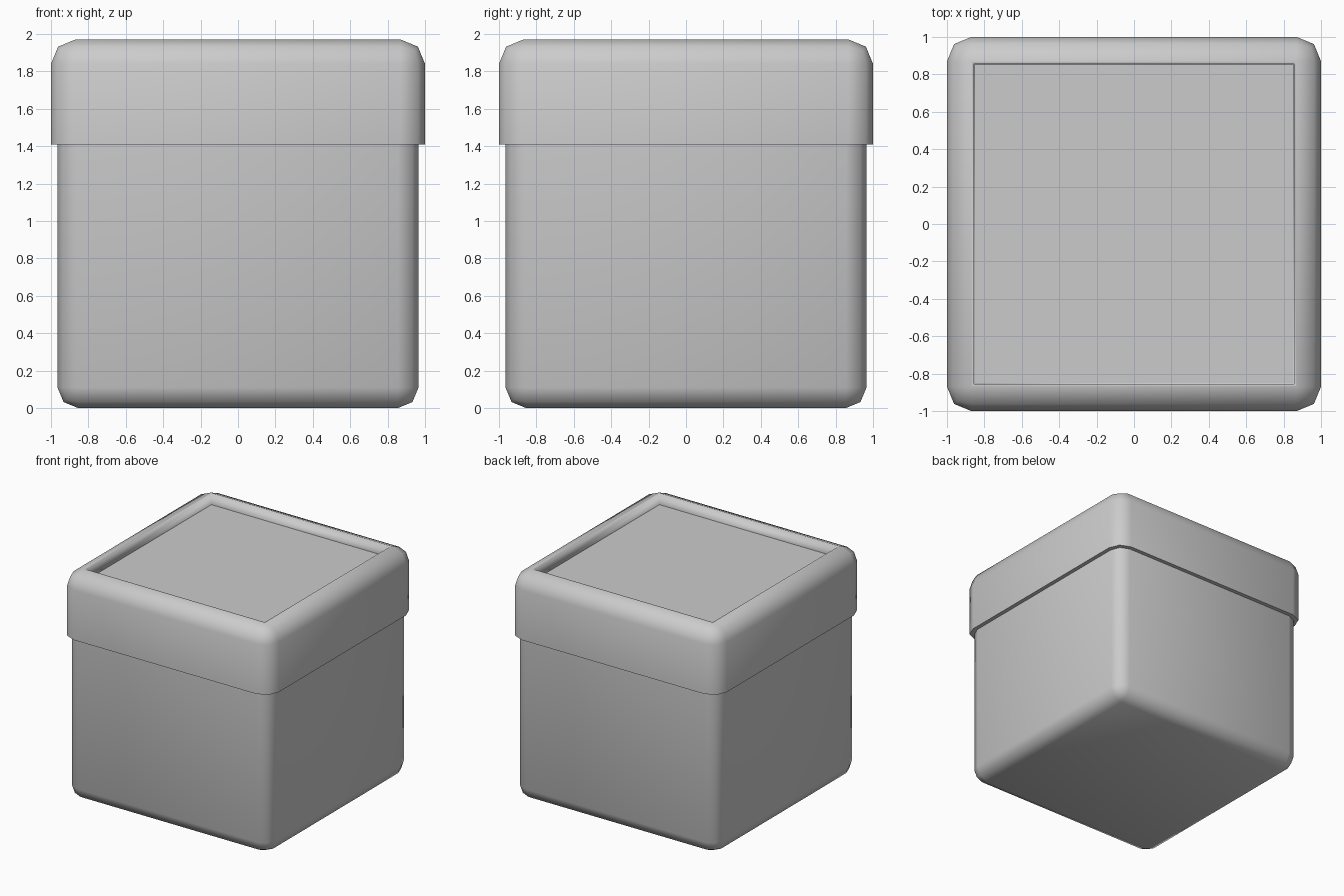
import bpy, bmesh

if "Cube" in bpy.data.objects:
    bpy.data.objects.remove(bpy.data.objects["Cube"])


def rounded_block(half, z0, z1, radius, open_z):
    """Square block, two-step rounding on all edges except those lying at open_z."""
    bm = bmesh.new()
    bmesh.ops.create_cube(bm, size=2)
    for v in bm.verts:
        v.co = (v.co.x * half, v.co.y * half, z0 if v.co.z < 0 else z1)
    edges = [e for e in bm.edges
             if any(abs(v.co.z - open_z) > 1e-4 for v in e.verts)]
    bmesh.ops.bevel(bm, geom=edges, offset=radius, offset_type='OFFSET',
                    segments=2, profile=0.5, affect='EDGES', clamp_overlap=True)
    return bm


def finish(bm, name, sharp_levels):
    """Smooth shading, with hard creases on edges lying at the given heights."""
    bmesh.ops.recalc_face_normals(bm, faces=bm.faces)
    for f in bm.faces:
        f.smooth = True
    for e in bm.edges:
        if any(all(abs(v.co.z - z) < 1e-4 for v in e.verts) for z in sharp_levels):
            e.smooth = False
    mesh = bpy.data.meshes.new(name)
    bm.to_mesh(mesh)
    bm.free()
    obj = bpy.data.objects.new(name, mesh)
    bpy.context.collection.objects.link(obj)
    return obj


# Box body, its plain top hidden inside the lid
body = rounded_block(0.965, 0.0, 1.45, 0.11, 1.45)
finish(body, "box_body", [1.45])

# Lid with a narrow rim around a sunken square panel
lid = rounded_block(1.0, 1.41, 1.97, 0.13, 1.41)
panel = max(lid.faces, key=lambda f: f.calc_center_median().z)
bmesh.ops.inset_region(lid, faces=[panel], thickness=0.02)
bmesh.ops.inset_region(lid, faces=[panel], thickness=0.01)
for v in panel.verts:
    v.co.z = 1.88
finish(lid, "lid", [1.41, 1.88])
